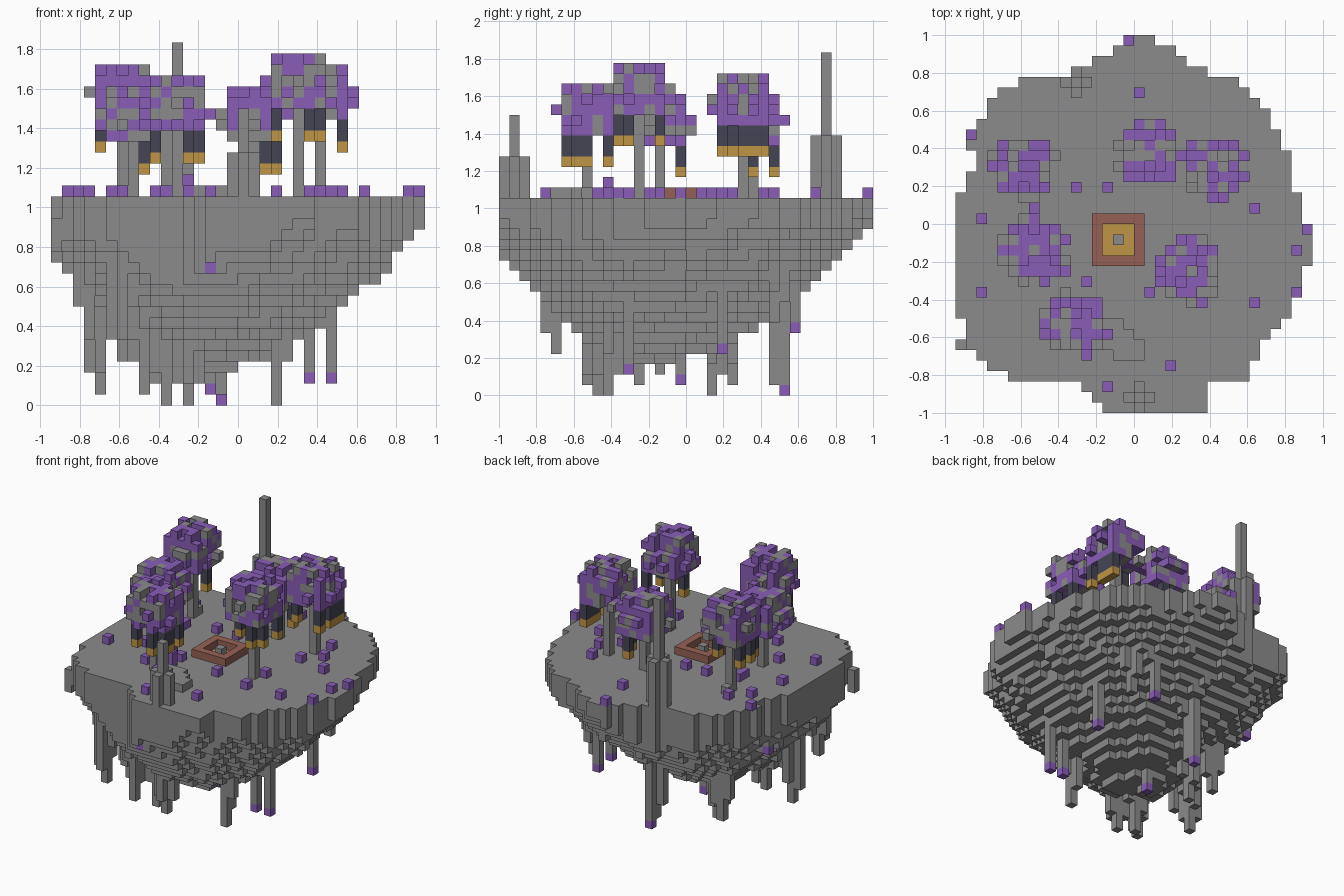
import bpy, bmesh, math, random
from mathutils import Vector

random.seed(7)
if "Cube" in bpy.data.objects:
    bpy.data.objects.remove(bpy.data.objects["Cube"], do_unlink=True)

CELL = 1 / 18                      # edge of one block
ORIGIN = Vector((-17, -18, 0))     # grid corner, in blocks
GROUND = 19                        # first layer above the ground

COLOURS = {
    "stone grey": (0.26, 0.26, 0.26),
    "blossom purple": (0.25, 0.11, 0.47),
    "strand slate": (0.06, 0.06, 0.09),
    "lantern gold": (0.52, 0.3, 0.06),
    "brick red": (0.3, 0.12, 0.09),
}
STONE, PURPLE, SLATE, GOLD, BRICK = range(5)
materials = []
for name, rgb in COLOURS.items():
    mat = bpy.data.materials.new(name)
    mat.use_nodes = True
    mat.diffuse_color = (*rgb, 1)
    shader = mat.node_tree.nodes["Principled BSDF"]
    shader.inputs["Base Color"].default_value = (*rgb, 1)
    shader.inputs["Roughness"].default_value = 0.9
    materials.append(mat)

AXES = [Vector(a) for a in ((1, 0, 0), (0, 1, 0), (0, 0, 1))]


def build(name, blocks):
    """Turn a {cell: colour} dictionary into a mesh of its exposed faces."""
    bm = bmesh.new()
    corners = {}

    def corner(p):
        key = tuple(round(c) for c in p)
        if key not in corners:
            corners[key] = bm.verts.new((Vector(key) + ORIGIN) * CELL)
        return corners[key]

    for cell, colour in blocks.items():
        base = Vector(cell)
        for n in range(3):
            axis, u, v = AXES[n], AXES[n - 2], AXES[n - 1]
            for side in (0, 1):
                step = axis if side else -axis
                if tuple(round(c) for c in base + step) in blocks:
                    continue
                p = base + axis * side
                loop = [p, p + u, p + u + v, p + v]
                if not side:
                    loop.reverse()
                face = bm.faces.new([corner(q) for q in loop])
                face.material_index = colour
    mesh = bpy.data.meshes.new(name)
    bm.to_mesh(mesh)
    bm.free()
    for mat in materials:
        mesh.materials.append(mat)
    obj = bpy.data.objects.new(name, mesh)
    bpy.context.collection.objects.link(obj)
    return obj


def column(blocks, i, j, low, high, colour=STONE):
    for k in range(low, high):
        blocks[i, j, k] = colour


def around(i, j):
    return [(i + 1, j), (i - 1, j), (i, j + 1), (i, j - 1)]


# Island: outline rows from front to back, tapering down to a blunt point
LEFT = [14, 13, 12, 5, 3, 2] + [1] * 3 + [0] * 12 + [1, 1, 2, 2, 1, 2, 2, 3, 3, 4, 6, 11, 13, 15, 16]
RIGHT = ([24] * 3 + [28, 28, 29, 29, 30, 31, 32, 32] + [33] * 3 + [34] * 4 + [33] * 3
         + [32] * 4 + [31, 31, 30, 30, 29, 28, 27, 24, 22, 21, 19])
APEX = (14, 15)

island = {}
for j, (a, b) in enumerate(zip(LEFT, RIGHT)):
    for i in range(a, b):
        dx, dy = i + 0.5 - APEX[0], j + 0.5 - APEX[1]
        # The taper reaches further to the right and to the back
        r = math.hypot(dx / (19 if dx > 0 else 15), dy / (20 if dy > 0 else 16))
        ripple = 0.5 * math.sin(5 * math.atan2(dy, dx)) * r
        ripple += 0.5 * math.sin(i * 0.9) * math.cos(j * 0.8)
        low = 2.6 + 4 * r + 9 * r * r + ripple
        column(island, i, j, min(17, max(2, round(low))), GROUND)
column(island, 0, 6, 14, 17)

# Hanging spires: column, lowest layer, tip colour
SPIRES = [
    (10, 10, 0, STONE), (12, 9, 0, STONE), (20, 10, 0, STONE), (10, 20, 0, STONE),
    (4, 13, 1, STONE), (8, 8, 1, STONE), (8, 22, 1, STONE), (15, 26, 1, STONE),
    (6, 5, 4, STONE), (3, 9, 6, STONE), (24, 26, 7, STONE), (15, 27, 0, PURPLE),
    (14, 17, 1, PURPLE), (23, 12, 2, PURPLE), (25, 12, 2, PURPLE), (25, 21, 4, PURPLE),
    (22, 28, 6, PURPLE), (2, 21, 11, PURPLE),
]
for i, j, low, tip in SPIRES:
    column(island, i, j, low, GROUND)
    island[i, j, low] = tip
    if tip == STONE:
        for x, y in around(i, j):
            column(island, x, y, low + random.randint(2, 7), GROUND)
island[14, 1, 12] = PURPLE

# Gold floor of the fire pit, set into the ground
for i in range(14, 17):
    for j in range(15, 18):
        island[i, j, GROUND - 1] = GOLD
build("island", island)

# Fire pit frame and centre stone
frame = {(i, j, GROUND): BRICK for i in range(13, 18) for j in range(14, 19)
         if max(abs(i - 15), abs(j - 16)) == 2}
build("fire_pit_frame", frame)
build("fire_pit_stone", {(15, 16, GROUND): STONE})

# Flat rocks in front of the pit
rocks = {(i, j, GROUND): STONE for i in range(13, 18) for j in range(5, 9)
         if abs(i - 15 + j - 6.5) < 2}
build("flat_rocks", rocks)


# Stone pillars with lower shoulders
def pillar(name, i, j, top, shoulder):
    blocks = {}
    column(blocks, i, j, GROUND, top)
    for x, y in around(i, j):
        column(blocks, x, y, GROUND, shoulder)
    build(name, blocks)


pillar("back_pillar", 11, 31, 33, 25)
pillar("front_pillar", 17, 1, 27, 23)

# Blossom trees: trunk, crown and hanging lantern strands
CROWN = (8, 10, 10, 8, 5)          # squared radius of each layer


def tree(name, i, j, top, strands):
    base = top - len(CROWN)
    blocks = {}
    column(blocks, i, j, GROUND, base + 2)
    for x, y in around(i, j):
        column(blocks, x, y, GROUND, GROUND + random.choice((0, 0, 0, 1)))
    for k, limit in enumerate(CROWN):
        for x in range(-3, 4):
            for y in range(-3, 4):
                d = x * x + y * y
                chance = 1 if d <= 2 else 0.85 if d <= 8 else 0.25
                if k == len(CROWN) - 1:
                    chance = 0.65
                if d <= limit and random.random() < chance:
                    purple = random.random() < 0.62
                    blocks[i + x, j + y, base + k] = PURPLE if purple else STONE
    for x, y in strands:
        column(blocks, i + x, j + y, base - 2, base, SLATE)
        blocks[i + x, j + y, base - 3] = GOLD
        blocks[i + x, j + y, base] = PURPLE
    build(name, blocks)


tree("tree_right_front", 22, 13, 32, [(-2, 0), (1, -2), (2, -1), (2, 2)])
tree("tree_left_back", 6, 23, 31, [(-2, -1), (-2, 1), (2, 0)])
tree("tree_right_back", 24, 23, 31, [(2, -2), (2, 0), (2, 1), (2, 2), (-2, -1)])
tree("tree_left_front", 11, 8, 30, [(1, -2), (2, -1), (2, 0), (2, 2), (-2, -1)])
tree("tree_left_middle", 7, 15, 29, [(1, 2), (0, 2)])
tree("tree_centre_back", 18, 24, 29, [(1, 2), (2, 0)])

# Small blossoms scattered on the ground
BLOSSOMS = [
    (17, 30), (16, 35), (28, 19), (28, 10), (32, 15), (33, 17), (32, 11), (1, 26),
    (2, 18), (2, 11), (12, 12), (18, 11), (20, 4), (14, 2), (11, 21), (14, 21),
    (7, 19), (7, 20), (5, 25), (6, 13), (9, 9), (12, 7), (23, 10), (24, 20),
    (25, 25), (26, 22), (3, 23), (10, 13), (23, 14),
]
blossoms = {(i, j, GROUND): PURPLE for i, j in BLOSSOMS}
column(blossoms, 12, 10, GROUND, GROUND + 2, PURPLE)
build("blossoms", blossoms)
